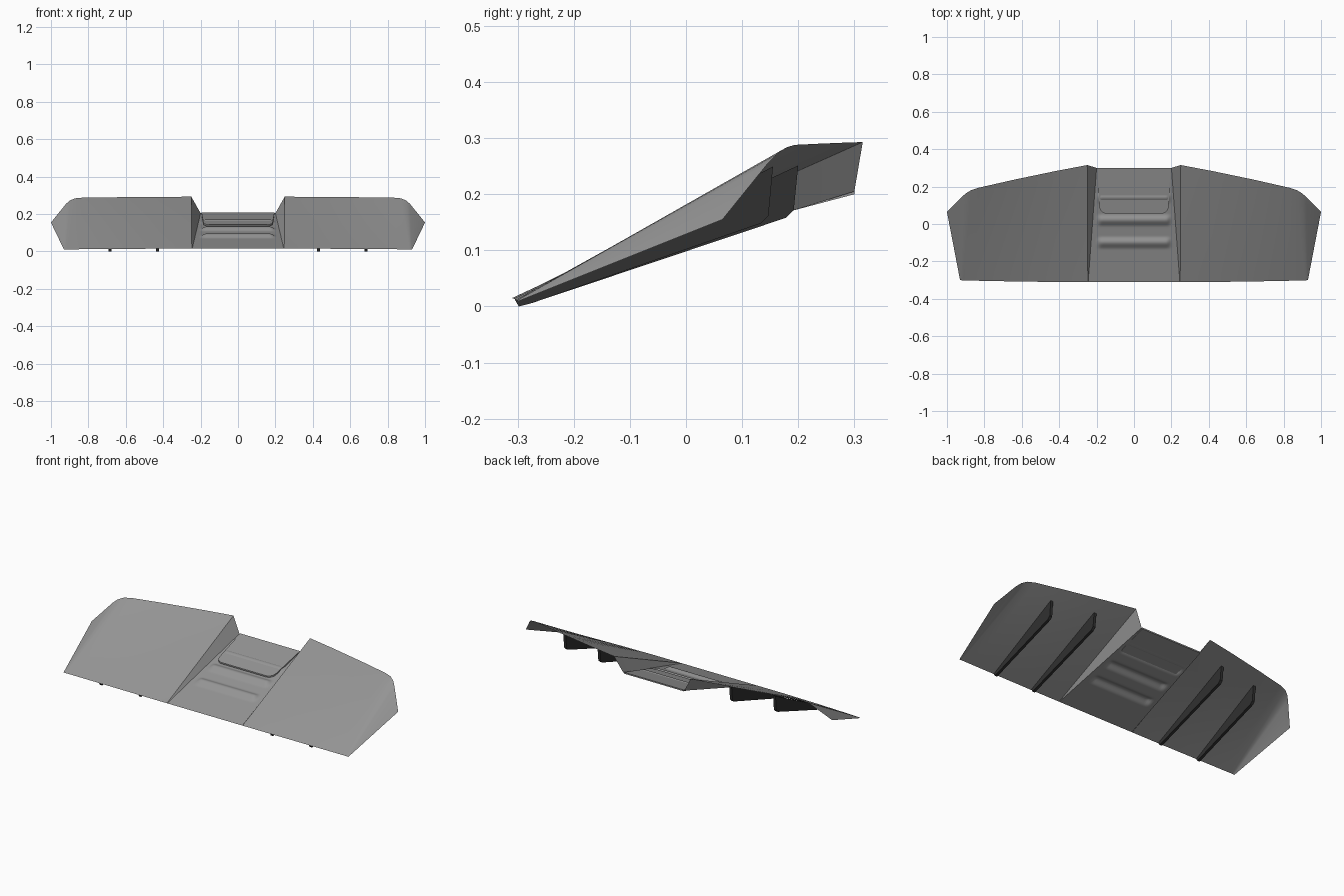
import bpy, bmesh, math

cube = bpy.data.objects.get("Cube")
if cube:
    bpy.data.objects.remove(cube, do_unlink=True)


def material(name, value):
    m = bpy.data.materials.new(name)
    m.use_nodes = True
    color = (value, value, value, 1)
    m.diffuse_color = color
    m.node_tree.nodes["Principled BSDF"].inputs["Base Color"].default_value = color
    return m


GREY = material("panel grey", 0.3)
BLACK = material("fin black", 0.03)


def finish(name, bm, mat, angle=None):
    mesh = bpy.data.meshes.new(name)
    bm.to_mesh(mesh)
    bm.free()
    obj = bpy.data.objects.new(name, mesh)
    bpy.context.collection.objects.link(obj)
    mesh.materials.append(mat)
    if angle:
        bpy.ops.object.select_all(action="DESELECT")
        obj.select_set(True)
        bpy.context.view_layer.objects.active = obj
        bpy.ops.object.shade_smooth_by_angle(angle=math.radians(angle))
    return obj


def sheet(name, point, nu, nv, angle):
    """Grid surface from point(u, v), u and v in 0..1, facing up."""
    bm = bmesh.new()
    rows = [[bm.verts.new(point(i / nu, j / nv)) for i in range(nu + 1)]
            for j in range(nv + 1)]
    for a, b in zip(rows, rows[1:]):
        for i in range(nu):
            bm.faces.new((a[i], a[i + 1], b[i + 1], b[i]))
    bmesh.ops.remove_doubles(bm, verts=bm.verts, dist=0.0001)
    return finish(name, bm, GREY, angle)


def lerp(a, b, t):
    return tuple(p + (q - p) * t for p, q in zip(a, b))


# Wing rails: front point and rear point of each ruled line, inside to outside
RAILS = [
    ((0.245, -0.31, 0.015), (0.20, 0.30, 0.205)),
    ((0.247, -0.31, 0.015), (0.25, 0.315, 0.293)),
    ((0.42, -0.31, 0.015), (0.42, 0.283, 0.292)),
    ((0.65, -0.307, 0.014), (0.65, 0.235, 0.290)),
    ((0.85, -0.303, 0.012), (0.83, 0.194, 0.288)),
    ((0.915, -0.301, 0.011), (0.872, 0.18, 0.284)),
    ((0.922, -0.301, 0.011), (0.90, 0.163, 0.272)),
    ((0.927, -0.30, 0.010), (0.92, 0.145, 0.254)),
    ((0.93, -0.30, 0.009), (1.0, 0.065, 0.155)),
]


def wing_point(side):
    def point(u, v):
        u = u if side > 0 else 1 - u
        front, rear = RAILS[round(u * (len(RAILS) - 1))]
        x, y, z = lerp(front, rear, v)
        return side * x, y, z
    return point


for label, side in (("left", 1), ("right", -1)):
    sheet(label + "_wing_panel", wing_point(side), len(RAILS) - 1, 12, 28)


# Channel floor with three pressed ribs
def floor_point(u, v):
    x, y, z = lerp(*RAILS[0], v)
    x *= 2 * u - 1
    fade = min(1, max(0, (0.198 - abs(x)) / 0.02))
    for rib in (-0.1, 0.02, 0.14):
        d = abs(y - rib) / 0.036
        if d < 1:
            z += 0.014 * fade * (0.5 + 0.5 * math.cos(math.pi * d))
    return x, y, z


sheet("channel_floor", floor_point, 48, 90, 40)

# Cover plate over the rear rib, with rounded front corners
bm = bmesh.new()
outline = [(-0.195, 0.30)]
for side in (-1, 1):
    arc = [(side * (0.145 + 0.04 * math.cos(a)), 0.095 - 0.04 * math.sin(a))
           for a in (math.pi / 2 * i / 6 for i in range(7))]
    outline += arc if side < 0 else arc[::-1]
outline.append((0.195, 0.30))


def plate_height(y):
    return 0.208 - 0.265 * (0.30 - y)


top = [bm.verts.new((x, y, plate_height(y))) for x, y in outline]
face = bm.faces.new(top)
skirt = bmesh.ops.extrude_face_region(bm, geom=[face])
for v in skirt["geom"]:
    if isinstance(v, bmesh.types.BMVert):
        v.co.z -= 0.008
bmesh.ops.recalc_face_normals(bm, faces=bm.faces)
finish("cover_plate", bm, GREY, 30)


# Height of the wing underside at a given x and y
def wing_height(x, y):
    for (f0, r0), (f1, r1) in zip(RAILS[1:], RAILS[2:]):
        if f0[0] <= x <= f1[0]:
            t = (x - f0[0]) / (f1[0] - f0[0])
            front, rear = lerp(f0, f1, t), lerp(r0, r1, t)
            s = (y - front[1]) / (rear[1] - front[1])
            return front[2] + s * (rear[2] - front[2])


# Vertical fins hanging under each wing
def fin(name, x, rear, rear_low):
    bm = bmesh.new()
    size = 0.008
    start = -0.305

    def top(y):
        return min(wing_height(x - size, y), wing_height(x + size, y)) - 0.002

    low_y = rear - 0.01
    profile = [(start, top(start)), (rear, top(rear)),
               (low_y + 0.002, rear_low + 0.012), (low_y - 0.012, rear_low - 0.002),
               (-0.275, 0.006), (-0.298, 0)]
    face = bm.faces.new([bm.verts.new((x - size, y, z)) for y, z in profile])
    ext = bmesh.ops.extrude_face_region(bm, geom=[face])
    for v in ext["geom"]:
        if isinstance(v, bmesh.types.BMVert):
            v.co.x += 2 * size
    bmesh.ops.recalc_face_normals(bm, faces=bm.faces)
    finish(name, bm, BLACK)


for label, side in (("left", 1), ("right", -1)):
    for part, x, rear, low in (("inner", 0.43, 0.20, 0.16), ("outer", 0.685, 0.155, 0.15)):
        fin(f"{label}_{part}_fin", x, rear, low)
        if side < 0:
            obj = bpy.data.objects[f"{label}_{part}_fin"]
            for v in obj.data.vertices:
                v.co.x *= -1
            obj.data.flip_normals()
